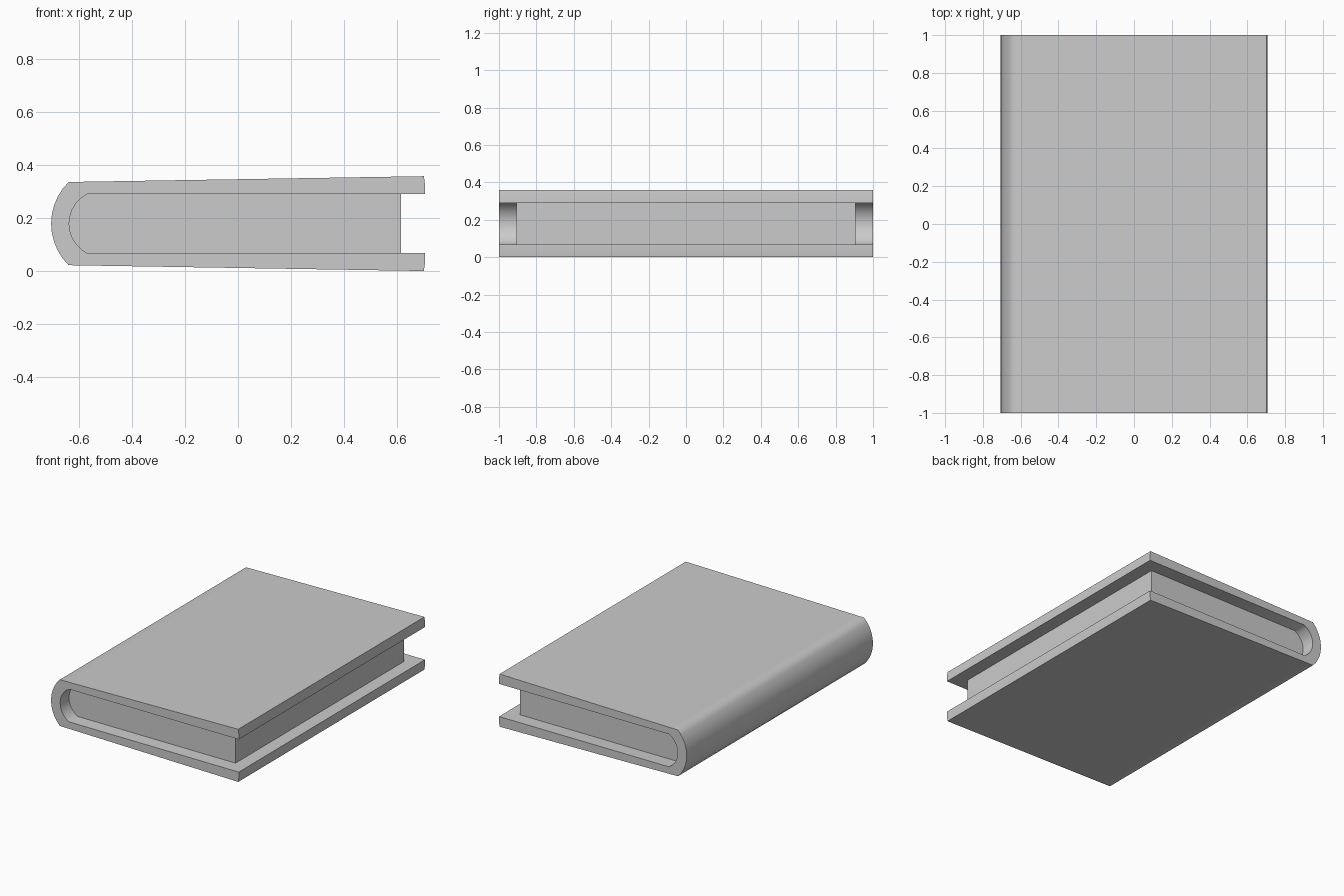
import bpy, bmesh, math

cube = bpy.data.objects.get("Cube")
if cube:
    bpy.data.objects.remove(cube, do_unlink=True)

grey = bpy.data.materials.new("plain grey")
grey.use_nodes = True
GREY = (0.6, 0.6, 0.6, 1)
grey.diffuse_color = GREY
grey.node_tree.nodes["Principled BSDF"].inputs["Base Color"].default_value = GREY

MID = 0.179  # height of the book's mid plane


def spine_arc(x_end, x_tip, half, steps=10):
    """Circular arc from the upper corner round the spine to the lower one."""
    sag = x_end - x_tip
    radius = (half ** 2 + sag ** 2) / (2 * sag)
    a = math.asin(half / radius)
    return [(x_tip + radius - radius * math.cos(a - 2 * a * i / steps),
             MID + radius * math.sin(a - 2 * a * i / steps))
            for i in range(steps + 1)]


def extrude_profile(name, profile, half_length, sharp_angle):
    """Extrude an x-z outline along y, centred on the origin."""
    bm = bmesh.new()
    face = bm.faces.new([bm.verts.new((x, -half_length, z)) for x, z in profile])
    result = bmesh.ops.extrude_face_region(bm, geom=[face])
    moved = [g for g in result["geom"] if isinstance(g, bmesh.types.BMVert)]
    bmesh.ops.translate(bm, vec=(0, 2 * half_length, 0), verts=moved)
    bmesh.ops.recalc_face_normals(bm, faces=bm.faces)
    mesh = bpy.data.meshes.new(name)
    bm.to_mesh(mesh)
    bm.free()
    mesh.materials.append(grey)
    obj = bpy.data.objects.new(name, mesh)
    bpy.context.collection.objects.link(obj)
    bpy.ops.object.select_all(action="DESELECT")
    obj.select_set(True)
    bpy.context.view_layer.objects.active = obj
    bpy.ops.object.shade_smooth_by_angle(angle=math.radians(sharp_angle))
    return obj


# Cover: wraps round the spine and splays slightly towards the open edge
outer = spine_arc(-0.64, -0.706, 0.157)
inner = spine_arc(-0.57, -0.638, 0.111)
upper_edge = [(0.706, MID + 0.111), (0.706, MID + 0.15), (0.702, MID + 0.179), (-0.59, MID + 0.158)]
lower_edge = [(x, 2 * MID - z) for x, z in reversed(upper_edge)]
extrude_profile("cover", upper_edge + outer + lower_edge + inner[::-1], 1.0, 50)

# Page block: follows the hollow of the spine, set in from the cover edges
pages = inner + [(0.615, MID - 0.111), (0.615, MID + 0.111)]
extrude_profile("page_block", pages, 0.905, 35)
